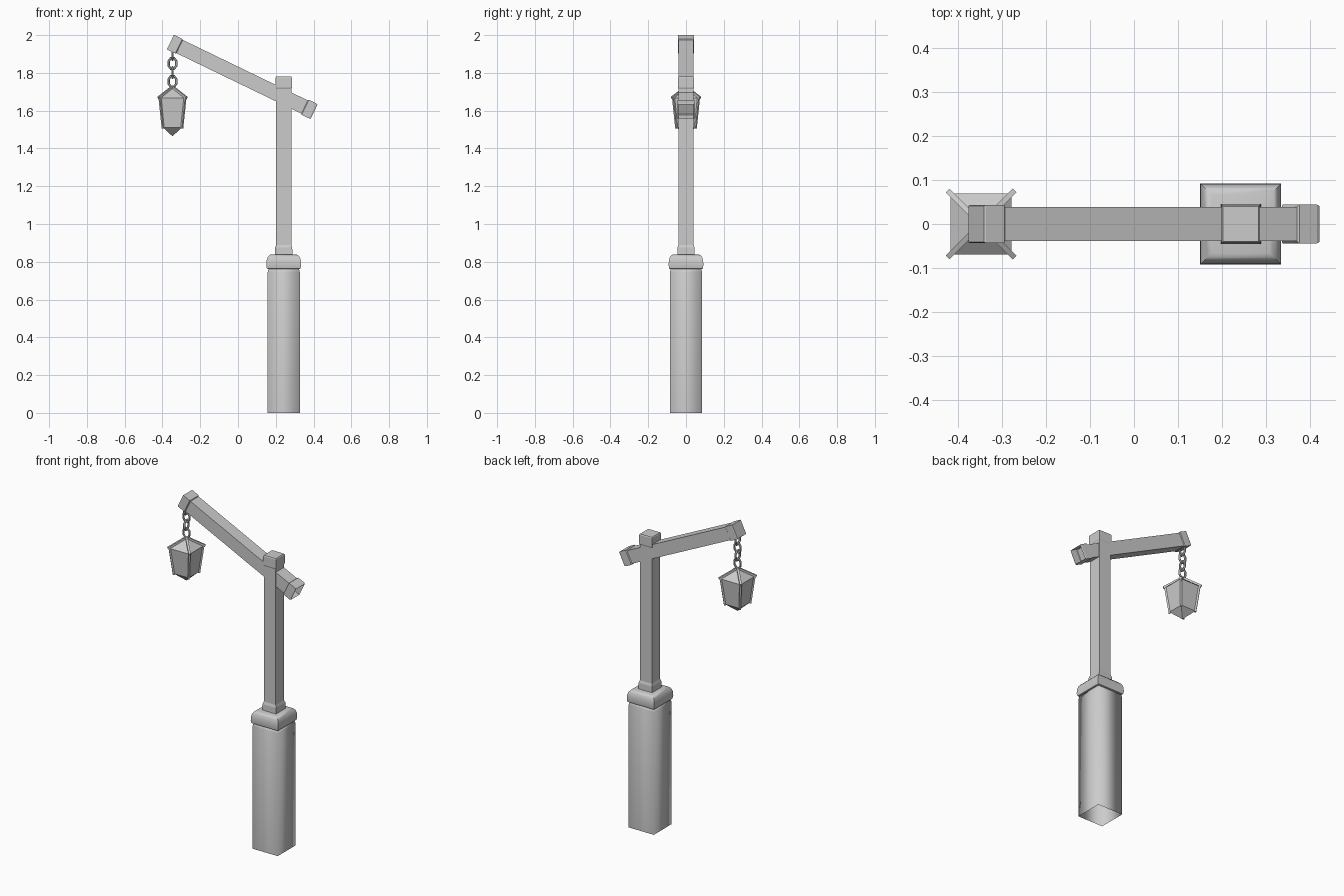
import bpy, math
from mathutils import Vector, Matrix

cube = bpy.data.objects.get("Cube")
if cube:
    bpy.data.objects.remove(cube, do_unlink=True)

grey = bpy.data.materials.new("plain grey")
grey.use_nodes = True
grey.diffuse_color = (0.6, 0.6, 0.6, 1)
grey.node_tree.nodes["Principled BSDF"].inputs["Base Color"].default_value = (0.6, 0.6, 0.6, 1)

POST_X = 0.242
LAMP_X = -0.347


def add(name, verts, faces, matrix=Matrix()):
    mesh = bpy.data.meshes.new(name)
    mesh.from_pydata([matrix @ Vector(v) for v in verts], [], faces)
    mesh.materials.append(grey)
    obj = bpy.data.objects.new(name, mesh)
    bpy.context.collection.objects.link(obj)
    return obj


def square_loft(name, profile, matrix, bottom=True, top=True):
    """Stack square rings given as (half width, height)."""
    verts, faces = [], []
    for h, z in profile:
        verts += [(-h, -h, z), (h, -h, z), (h, h, z), (-h, h, z)]
    for r in range(len(profile) - 1):
        for i in range(4):
            a, b = r * 4 + i, r * 4 + (i + 1) % 4
            faces.append((a, b, b + 4, a + 4))
    if bottom:
        faces.append((3, 2, 1, 0))
    if top:
        n = len(verts)
        faces.append((n - 4, n - 3, n - 2, n - 1))
    return add(name, verts, faces, matrix)


def smooth(obj, angle=None):
    bpy.ops.object.select_all(action='DESELECT')
    obj.select_set(True)
    bpy.context.view_layer.objects.active = obj
    if angle is None:
        bpy.ops.object.shade_smooth()
    else:
        bpy.ops.object.shade_smooth_by_angle(angle=math.radians(angle))


def bar(name, start, end, half):
    """Square rod between two points, one edge facing outwards."""
    start, end = Vector(start), Vector(end)
    d = end - start
    m = Matrix.Translation(start) @ d.to_track_quat('Z', 'Y').to_matrix().to_4x4()
    return square_loft(name, [(half, 0), (half, d.length)], m)


def chain_link(name, z, turn):
    """Elongated octagonal ring with a six-sided section."""
    verts, faces, n, k = [], [], 8, 6
    for i in range(n):
        a = 2 * math.pi * (i + 0.5) / n
        out = Vector((math.cos(a), 0, math.sin(a)))
        mid = Vector((out.x * 0.022, 0, out.z * 0.031))
        for j in range(k):
            b = 2 * math.pi * j / k
            verts.append(mid + 0.0065 * (out * math.cos(b) + Vector((0, math.sin(b), 0))))
            i2, j2 = (i + 1) % n, (j + 1) % k
            faces.append((i * k + j, i * k + j2, i2 * k + j2, i2 * k + j))
    m = Matrix.Translation((LAMP_X, 0, z)) @ Matrix.Rotation(turn, 4, 'Z')
    smooth(add(name, verts, faces, m), 40)


# Pedestal, open below, with a rounded cap
at_post = Matrix.Translation((POST_X, 0, 0))
smooth(square_loft("pedestal", [(0.085, 0), (0.085, 0.745), (0.079, 0.768)], at_post, bottom=False))
cap = [(0.078, 0.76), (0.089, 0.764), (0.092, 0.78), (0.091, 0.805),
       (0.085, 0.825), (0.075, 0.836), (0.066, 0.839)]
smooth(square_loft("pedestal_cap", cap, at_post), 50)

# Upright post with a collar and a head block
square_loft("post", [(0.04, 0.83), (0.04, 1.75)], at_post)
square_loft("post_collar", [(0.046, 0.835), (0.045, 0.875), (0.04, 0.89)], at_post)
square_loft("post_head", [(0.04, 1.715), (0.043, 1.722), (0.043, 1.775), (0.04, 1.78)], at_post)

# Sloping arm with end sleeves; the lower end is open
high, low = Vector((-0.358, 0, 1.963)), Vector((0.403, 0, 1.595))
along = low - high
length = along.length
z_axis = along.normalized()
y_axis = Vector((0, 1, 0))
x_axis = y_axis.cross(z_axis)
arm_matrix = Matrix.Translation(high) @ Matrix((x_axis, y_axis, z_axis)).transposed().to_4x4()
square_loft("arm", [(0.039, 0.01), (0.039, length - 0.05)], arm_matrix)
square_loft("arm_upper_sleeve", [(0.041, 0), (0.043, 0.004), (0.043, 0.05), (0.039, 0.054)], arm_matrix)
square_loft("arm_lower_sleeve", [(0.039, length - 0.056), (0.044, length - 0.052),
                                 (0.044, length - 0.008), (0.041, length)],
            arm_matrix, bottom=False, top=False)

# Chain of alternating links
for i, z in enumerate((1.755, 1.802, 1.85, 1.898)):
    chain_link(f"chain_link_{i + 1}", z, math.pi / 2 * (i % 2))

# Lantern body with pointed roof and pointed base
at_lamp = Matrix.Translation((LAMP_X, 0, 0))
square_loft("lantern_body", [(0.002, 1.466), (0.051, 1.512), (0.066, 1.668)], at_lamp)
square_loft("lantern_roof", [(0.069, 1.668), (0.002, 1.722)], at_lamp)

# Lantern ribs on the roof hips and the body corners
for i, (sx, sy) in enumerate(((-1, -1), (1, -1), (1, 1), (-1, 1))):
    def corner(h, z):
        return (LAMP_X + sx * h, sy * h, z)
    bar(f"roof_rib_{i + 1}", corner(0.004, 1.723), corner(0.074, 1.668), 0.006)
    bar(f"corner_rib_{i + 1}", corner(0.067, 1.668), corner(0.05, 1.505), 0.005)
